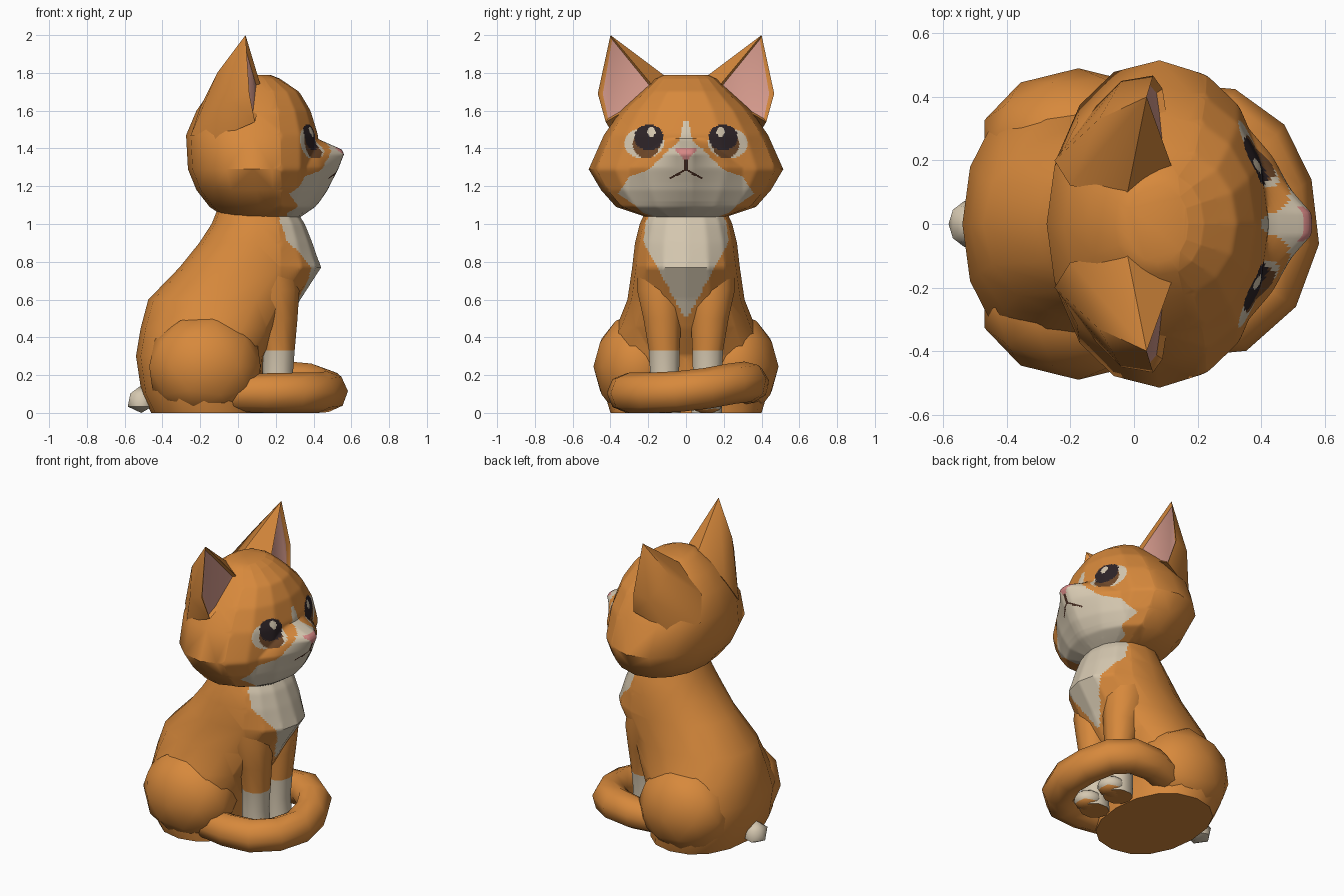
import bpy, bmesh, math
from mathutils import Vector

if "Cube" in bpy.data.objects:
    bpy.data.objects.remove(bpy.data.objects["Cube"])


def mat(name, r, g, b):
    m = bpy.data.materials.new(name)
    m.diffuse_color = (r, g, b, 1)
    m.use_nodes = True
    m.node_tree.nodes["Principled BSDF"].inputs["Base Color"].default_value = m.diffuse_color
    return m


MATS = [mat("orange fur", .68, .25, .045), mat("cream fur", .66, .57, .43),
        mat("ear pink", .68, .33, .27), mat("nose pink", .66, .24, .23),
        mat("pupil dark", .026, .017, .02), mat("iris brown", .16, .065, .022),
        mat("mouth brown", .06, .025, .015)]
ORANGE, CREAM, PINK, NOSE, PUPIL, IRIS, MOUTH = range(7)


def lerp(table, t):
    if t <= table[0][0]:
        return table[0][1]
    for (a, va), (b, vb) in zip(table, table[1:]):
        if t <= b:
            return va + (vb - va) * (t - a) / (b - a)
    return table[-1][1]


def smooth(ob, angle=40):
    bpy.ops.object.select_all(action='DESELECT')
    ob.select_set(True)
    bpy.context.view_layer.objects.active = ob
    bpy.ops.object.shade_smooth_by_angle(angle=math.radians(angle))


def finish(name, bm, rule=None, angle=45):
    """Turn a bmesh into an object; rule(face centre) gives the colour."""
    for v in bm.verts:
        v.co.z = max(v.co.z, 0)
    if rule:
        for f in bm.faces:
            f.material_index = rule(f.calc_center_median())
    me = bpy.data.meshes.new(name)
    bm.to_mesh(me)
    bm.free()
    for m in MATS:
        me.materials.append(m)
    ob = bpy.data.objects.new(name, me)
    bpy.context.collection.objects.link(ob)
    smooth(ob, angle)
    return ob


def loft(rings, n=16):
    """Stack of oval rings given as (z, x back, x front, half width)."""
    bm = bmesh.new()
    rows = []
    for z, x0, x1, hw in rings:
        row = []
        for i in range(n):
            a = 2 * math.pi * i / n
            c, s = math.cos(a), math.sin(a)
            row.append(bm.verts.new(((x0 + x1) / 2 + (x1 - x0) / 2 * math.copysign(abs(c) ** .92, c),
                                     hw * math.copysign(abs(s) ** .92, s), z)))
        rows.append(row)
    for lo, hi in zip(rows, rows[1:]):
        for i in range(n):
            j = (i + 1) % n
            bm.faces.new((lo[i], lo[j], hi[j], hi[i]))
    bm.faces.new(rows[0][::-1])
    bm.faces.new(rows[-1])
    return bm


def refine_front(bm, x_min, cuts, z_low, z_high):
    """Split the front finely for colouring and soften its creases."""
    es = [e for e in bm.edges if all(v.co.x > x_min for v in e.verts)]
    bmesh.ops.subdivide_edges(bm, edges=es, cuts=cuts, use_grid_fill=True)
    vs = [v for v in bm.verts if v.co.x > x_min + .05 and z_low < v.co.z < z_high]
    for _ in range(cuts // 2):
        bmesh.ops.smooth_vert(bm, verts=vs, factor=.5, use_axis_x=True,
                              use_axis_y=True, use_axis_z=True)


def blob(name, centre, radii, rule, level=2):
    bm = bmesh.new()
    bmesh.ops.create_icosphere(bm, subdivisions=level, radius=1)
    for v in bm.verts:
        v.co = Vector([c + r * k for c, r, k in zip(centre, radii, v.co)])
    return finish(name, bm, rule)


# Head with blunt muzzle pushed out of the front, face painted by rule
head = loft([(1.03, -.06, .32, .19), (1.09, -.15, .38, .37), (1.18, -.22, .41, .45),
             (1.29, -.265, .425, .515), (1.47, -.275, .425, .435), (1.60, -.22, .385, .345),
             (1.70, -.15, .325, .235), (1.77, -.06, .22, .16), (1.79, -.02, .17, .12)])
refine_front(head, .12, 20, 1.06, 1.74)
bump = [(1.03, 0), (1.12, .045), (1.22, .08), (1.33, .122), (1.37, .138), (1.395, .125), (1.45, 0)]
reach = [(1.1, .30), (1.30, .30), (1.38, .2), (1.44, .12)]
for v in head.verts:
    if v.co.x > .15:
        w = lerp(reach, v.co.z)
        v.co.x += lerp(bump, v.co.z) * max(0, 1 - max(0, abs(v.co.y) - .035) / (w - .035))
white = [(1.03, .2), (1.1, .27), (1.16, .36), (1.25, .30), (1.28, .21), (1.34, .14),
         (1.395, .09), (1.44, .035), (1.54, .015), (1.545, 0)]


def face_colour(c):
    y, z = abs(c.y), c.z

    def oval(cy, cz, ry, rz):
        return ((y - cy) / ry) ** 2 + ((z - cz) / rz) ** 2 < 1
    if c.x < .22:
        return ORANGE
    if oval(.183, 1.487, .021, .026):
        return CREAM
    if oval(.197, 1.458, .077, .068):
        return PUPIL
    if z < 1.46 and oval(.21, 1.425, .072, .078):
        return IRIS
    if oval(.222, 1.427, .105, .08):
        return CREAM
    if 1.34 < z < 1.4 and y < .01 + (z - 1.34) * .85:
        return NOSE
    if (y < .006 and 1.285 < z < 1.345) or (y < .085 and abs(z - 1.287 + y * .55) < .007):
        return MOUTH
    return CREAM if c.x > .26 and y < lerp(white, z) else ORANGE


finish("head", head, face_colour)

# Ears: hull with an inset pink hollow
for side, label in ((1, "left"), (-1, "right")):
    pts = [(.04, .40, 2.0), (.06, .467, 1.69), (.09, .425, 1.54), (.13, .15, 1.70),
           (-.02, .10, 1.775), (-.20, .12, 1.62), (-.25, .20, 1.47), (-.12, .37, 1.45),
           (-.11, .33, 1.80), (-.04, .45, 1.66)]
    bm = bmesh.new()
    vs = [bm.verts.new((x, y * side, z)) for x, y, z in pts]
    front = set(vs[:4])
    bmesh.ops.convex_hull(bm, input=vs)
    bmesh.ops.delete(bm, geom=[v for v in bm.verts if not v.link_faces], context='VERTS')
    bmesh.ops.recalc_face_normals(bm, faces=bm.faces)
    hollow = [f for f in bm.faces if set(f.verts) <= front]
    bmesh.ops.inset_region(bm, faces=hollow, thickness=.022, depth=-.02)
    for f in hollow:
        f.material_index = PINK
    finish(label + "_ear", bm, angle=55)

# Body with cream bib
body = loft([(0, -.46, .14, .40), (.1, -.51, .13, .43), (.3, -.54, .15, .435),
             (.45, -.515, .25, .37), (.6, -.475, .33, .31), (.77, -.31, .44, .285),
             (.9, -.205, .395, .27), (1.0, -.14, .355, .245), (1.1, -.1, .29, .2)])
refine_front(body, .11, 9, .80, 1.05)
bib = [(.49, 0), (.6, .06), (.75, .14), (.9, .225), (1.0, .215), (1.1, .18)]
finish("body", body, lambda c: CREAM if c.x > .22 and abs(c.y) < lerp(bib, c.z) else ORANGE)

# Legs, paws and haunches, mirrored
for side, label in ((1, "left"), (-1, "right")):
    leg = loft([(0, .13, .31, .085), (.06, .13, .30, .082), (.2, .13, .29, .08),
                (.33, .13, .30, .085), (.5, .09, .315, .105), (.65, .02, .325, .13),
                (.82, -.02, .30, .12)], 10)
    for v in leg.verts:
        v.co.y = side * (v.co.y + lerp([(0, .11), (.33, .115), (.82, .145)], v.co.z))
    bmesh.ops.recalc_face_normals(leg, faces=leg.faces)
    finish(label + "_front_leg", leg, lambda c: CREAM if .01 < c.z < .33 else ORANGE)
    blob(label + "_front_paw", (.27, side * .11, .05), (.09, .085, .06),
         lambda c: CREAM if c.z > .02 else ORANGE)
    blob(label + "_haunch", (-.175, side * .255, .245), (.31, .235, .285), lambda c: ORANGE)

# Tail curled round the front paws
cu = bpy.data.curves.new("tail", 'CURVE')
cu.dimensions = '3D'
cu.bevel_depth = .108
cu.bevel_resolution = 2
cu.use_fill_caps = True
path = [(-.05, -.29, .105, .9), (.15, -.315, .105, .97), (.31, -.3, .105, 1), (.42, -.2, .105, 1),
        (.475, -.05, .112, 1), (.455, .11, .13, 1), (.39, .245, .155, 1), (.28, .325, .165, 1),
        (.14, .34, .155, .95), (0, .30, .14, .9)]
sp = cu.splines.new('POLY')
sp.points.add(len(path) - 1)
for p, (x, y, z, r) in zip(sp.points, path):
    p.co = (x, y, z, 1)
    p.radius = r
cu.materials.append(MATS[ORANGE])
tail = bpy.data.objects.new("tail", cu)
bpy.context.collection.objects.link(tail)
bpy.ops.object.select_all(action='DESELECT')
tail.select_set(True)
bpy.context.view_layer.objects.active = tail
bpy.ops.object.convert(target='MESH')
tail = bpy.context.view_layer.objects.active
for v in tail.data.vertices:
    v.co.z = max(v.co.z, 0)
smooth(tail, 50)

# Small pale stub at the rear
blob("rear_stub", (-.512, 0, .068), (.08, .085, .078), lambda c: CREAM, 1)
